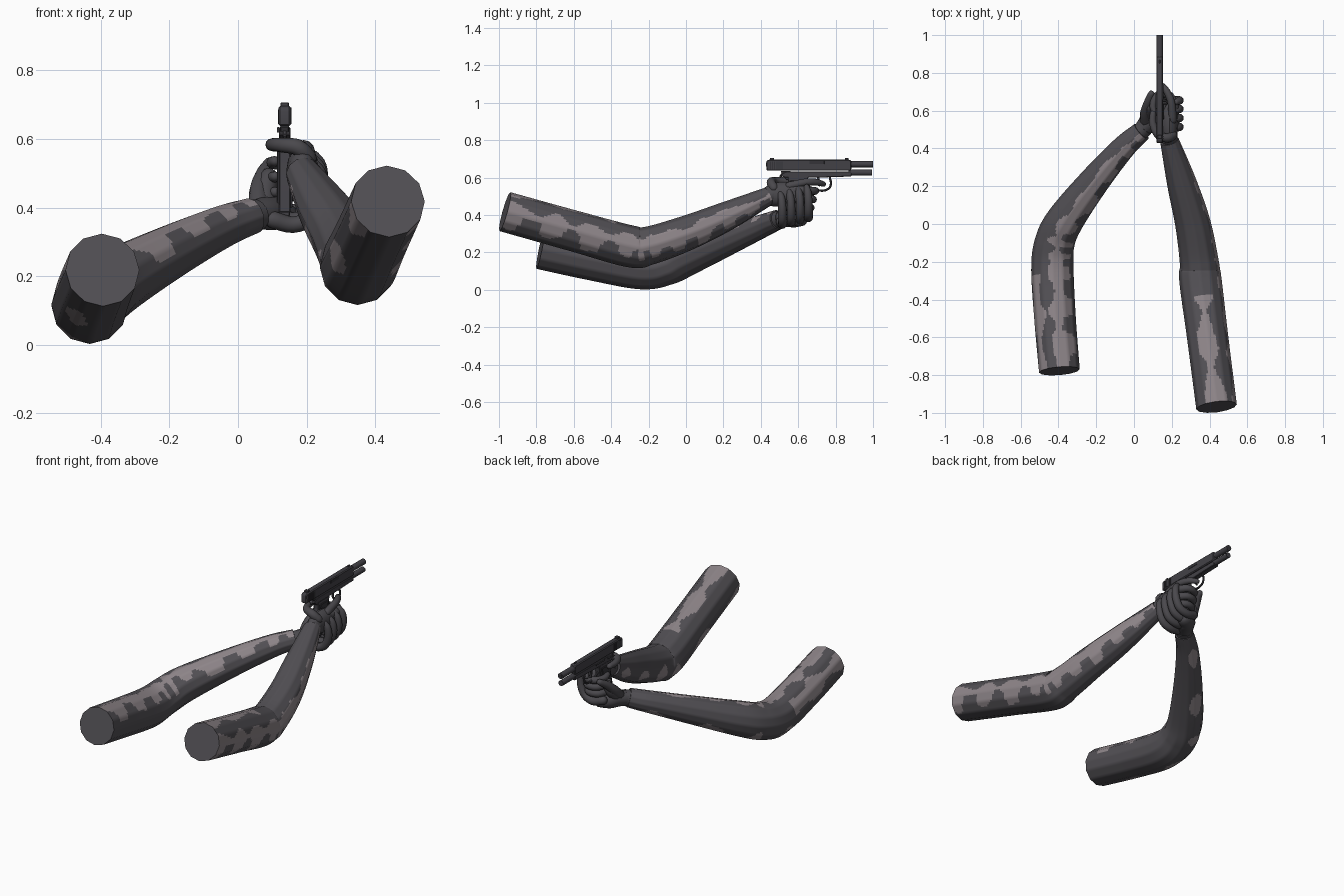
import bpy, bmesh, math
from mathutils import Vector, noise

if "Cube" in bpy.data.objects:
    bpy.data.objects.remove(bpy.data.objects["Cube"])


def material(name, rgb):
    m = bpy.data.materials.new(name)
    m.diffuse_color = (*rgb, 1)
    m.use_nodes = True
    m.node_tree.nodes["Principled BSDF"].inputs["Base Color"].default_value = m.diffuse_color
    return m


SLEEVE = material("dark_sleeve_grey", (0.085, 0.08, 0.09))
PATCH = material("light_camo_grey", (0.27, 0.235, 0.25))
GLOVE = material("glove_grey", (0.068, 0.065, 0.073))
METAL = material("gun_metal", (0.055, 0.053, 0.062))
PANEL = material("grip_black", (0.035, 0.034, 0.04))


def finish(name, bm, mats, angle=40):
    bmesh.ops.recalc_face_normals(bm, faces=bm.faces)
    me = bpy.data.meshes.new(name)
    bm.to_mesh(me)
    bm.free()
    for m in mats:
        me.materials.append(m)
    ob = bpy.data.objects.new(name, me)
    bpy.context.collection.objects.link(ob)
    bpy.ops.object.select_all(action='DESELECT')
    ob.select_set(True)
    bpy.context.view_layer.objects.active = ob
    bpy.ops.object.shade_smooth_by_angle(angle=math.radians(angle))
    return ob


def spline(pts, steps):
    """Catmull-Rom through tuples of any length."""
    ext = [[2 * a - b for a, b in zip(pts[0], pts[1])], *pts,
           [2 * a - b for a, b in zip(pts[-1], pts[-2])]]
    out = []
    for i in range(1, len(ext) - 2):
        for s in range(steps):
            t = s / steps
            out.append([0.5 * (2 * b + (c - a) * t + (2 * a - 5 * b + 4 * c - d) * t * t
                               + (3 * b - a - 3 * c + d) * t ** 3)
                        for a, b, c, d in zip(*ext[i - 1:i + 3])])
    return out + [list(pts[-1])]


def tube(name, pts, mats, steps=4, sides=12, facets=0, rule=None, flat=1.0, up=(0, 0, 1), rounded=False):
    """Sweep along (x, y, z, radius) points; rule(angle, t, point) paints faces."""
    path = spline(pts, steps)
    P = [Vector(p[:3]) for p in path]
    R = [p[3] for p in path]
    if rounded:  # hemispherical-looking ends
        d0, d1 = (P[0] - P[1]).normalized(), (P[-1] - P[-2]).normalized()
        r0, r1 = R[0], R[-1]
        P = [P[0] + d0 * r0 * .9, P[0] + d0 * r0 * .6] + P + [P[-1] + d1 * r1 * .6, P[-1] + d1 * r1 * .9]
        R = [r0 * .35, r0 * .78] + R + [r1 * .78, r1 * .35]
    bm = bmesh.new()
    rings = []
    for i, p in enumerate(P):
        d = (P[min(i + 1, len(P) - 1)] - P[max(i - 1, 0)]).normalized()
        side = d.cross(Vector(up)).normalized()
        v = side.cross(d)
        ring = []
        for k in range(sides):
            a = 2 * math.pi * k / sides
            r = R[i]
            if facets:
                w = 2 * math.pi / facets
                r *= math.cos(w / 2) / math.cos(a % w - w / 2)
            ring.append(bm.verts.new(p + side * math.cos(a) * r + v * math.sin(a) * r * flat))
        rings.append(ring)
    for i in range(len(rings) - 1):
        for k in range(sides):
            j = (k + 1) % sides
            f = bm.faces.new((rings[i][k], rings[i][j], rings[i + 1][j], rings[i + 1][k]))
            if rule:
                f.material_index = rule(360 * (k + .5) / sides, i / (len(rings) - 1), f.calc_center_median())
    bm.faces.new(rings[0])
    bm.faces.new(rings[-1])
    return finish(name, bm, mats)


def camo(main, second, extra, shift):
    """Toothed light band along one side, sparse blobs on another, one patch near the shoulder."""
    def rule(a, t, p):
        def off(c):
            return abs((a - c + 180) % 360 - 180)
        n = noise.noise(p * 9 + Vector((shift, 0, 0))) * 24
        teeth = math.sin(t * 62 + shift + .02 * n)
        low = (a - main + 180) % 360 - 180 < 0
        width = 27 + n + (20 * max(-.9, min(.9, teeth * 3)) if low else 6 * teeth)
        if off(main) < width:
            return 1
        if off(second) < 30 * math.sin(t * 34 + shift) + n - 2:
            return 1
        if t < .26 and off(extra) < 22 + 9 * math.cos(t * 45) + n * .6:
            return 1
        return 0
    return rule


# Sleeved arms
tube("right_sleeve", [(.437, -.968, .418, .108), (.39, -.6, .315, .109), (.352, -.3, .233, .112),
                      (.345, -.2, .236, .103), (.312, 0, .302, .094), (.252, .22, .395, .078),
                      (.188, .44, .50, .05)], [SLEEVE, PATCH], steps=22, sides=60, facets=12,
     rule=camo(-2, 205, 90, 1.3))
tube("left_sleeve", [(-.395, -.778, .218, .108), (-.418, -.5, .16, .11), (-.432, -.24, .115, .112),
                     (-.42, -.1, .132, .106), (-.365, .02, .178, .099), (-.215, .22, .262, .081),
                     (-.06, .40, .338, .064), (.04, .49, .375, .054)], [SLEEVE, PATCH], steps=19,
     sides=60, facets=12, rule=camo(72, 235, 150, 4.1))

# Right glove: cuff, palm, thumb and fingers wrapped around the grip
tube("right_cuff", [(.195, .42, .49, .043), (.187, .47, .512, .042)], [GLOVE], sides=14)
tube("right_palm", [(.188, .45, .505, .04), (.187, .51, .51, .046), (.19, .57, .505, .046),
                    (.195, .61, .50, .034)], [GLOVE], flat=1.45, rounded=True)
tube("right_thumb", [(.205, .47, .545, .025), (.175, .455, .575, .024), (.125, .475, .582, .021),
                     (.1, .53, .583, .019), (.1, .585, .583, .016)], [GLOVE], rounded=True)
for i, z in enumerate((.535, .49, .445)):
    b = -.012 * i
    tube(f"right_finger_{i + 1}", [(.205, .56 + b, z, .023), (.212, .63 + b, z - .004, .023),
                                   (.18, .687 + b, z - .006, .021), (.125, .682 + b, z - .006, .02),
                                   (.101, .63 + b, z - .004, .018), (.108, .59 + b, z, .015)],
         [GLOVE], rounded=True)
tube("right_index_finger", [(.205, .55, .555, .022), (.198, .64, .575, .02), (.175, .70, .575, .018),
                            (.148, .735, .565, .014)], [GLOVE], rounded=True)

# Left glove: cuff, palm under the grip, fingers curling up over the right hand
tube("left_cuff", [(.02, .472, .368, .047), (.055, .51, .378, .047)], [GLOVE], sides=14)
tube("left_palm", [(.04, .495, .376, .044), (.075, .54, .383, .05), (.105, .585, .383, .052),
                   (.14, .61, .375, .04)], [GLOVE], flat=.95, rounded=True)
tube("left_thumb", [(.062, .54, .40, .03), (.06, .59, .45, .027), (.075, .645, .50, .022),
                    (.092, .69, .53, .017)], [GLOVE], rounded=True)
tube("left_hand_side", [(.075, .56, .40, .034), (.08, .60, .45, .034), (.09, .62, .49, .026)],
     [GLOVE], rounded=True, up=(1, 0, 0))
for i, y in enumerate((.515, .562, .61, .655)):
    lift = .012 * i
    tube(f"left_finger_{i + 1}", [(.10, y - .01, .365 + lift, .025), (.16, y, .35 + lift, .024),
                                  (.215, y, .372 + lift, .023), (.24, y, .43 + lift, .022),
                                  (.238, y - .004, .485 + lift, .02), (.222, y - .01, .515 + lift, .015)],
         [GLOVE], up=(0, 1, 0), rounded=True)

GX = .136  # pistol centre line


def plate(name, outline, width, mat, bevel=.003, x=GX):
    """Extrude a side-view (y, z) outline across x."""
    bm = bmesh.new()
    vs = [bm.verts.new((x - width / 2, y, z)) for y, z in outline]
    f = bm.faces.new(vs)
    r = bmesh.ops.extrude_face_region(bm, geom=[f])
    bmesh.ops.translate(bm, vec=(width, 0, 0), verts=[v for v in r["geom"] if isinstance(v, bmesh.types.BMVert)])
    if bevel:
        bmesh.ops.recalc_face_normals(bm, faces=bm.faces)
        bmesh.ops.bevel(bm, geom=bm.edges[:], offset=bevel, segments=1, affect='EDGES')
    return finish(name, bm, [mat], 25)


def box(name, y0, y1, z0, z1, width, mat=METAL, bevel=.002, x=GX):
    return plate(name, [(y0, z0), (y1, z0), (y1, z1), (y0, z1)], width, mat, bevel, x)


# Pistol with the slide locked back
plate("slide", [(.43, .637), (.88, .637), (.885, .645), (.885, .69), (.875, .696), (.44, .696), (.428, .685)],
      .036, METAL, .005)
plate("frame", [(.545, .634), (.885, .634), (.885, .606), (.70, .60), (.53, .60), (.50, .612), (.525, .628)],
      .033, METAL)
plate("beavertail", [(.505, .636), (.56, .636), (.56, .58), (.535, .59), (.52, .606)], .026, METAL)
plate("grip", [(.545, .605), (.655, .605), (.635, .50), (.615, .385), (.515, .385), (.53, .48), (.548, .56)],
      .034, METAL)
for s in (-1, 1):
    tag = "right" if s > 0 else "left"
    plate(f"{tag}_grip_panel", [(.56, .585), (.635, .585), (.605, .40), (.53, .40)], .008, PANEL, .002, GX + s * .019)
    for k in range(7):
        box(f"{tag}_slide_serration_{k + 1}", .45 + k * .01, .455 + k * .01, .643, .685, .003, PANEL, 0, GX + s * .0185)
box("magazine_base", .512, .622, .375, .387, .03)
box("front_sight", .85, .87, .694, .705, .006)
box("rear_sight", .45, .47, .694, .706, .024)
box("ejection_port", .66, .74, .672, .692, .006, PANEL, .001, GX + .0165)
box("slide_stop", .61, .69, .622, .634, .007, METAL, .001, GX - .019)
box("safety_lever", .535, .575, .618, .63, .008, METAL, .001, GX - .019)
plate("hammer", [(.52, .634), (.545, .634), (.53, .615), (.505, .60), (.498, .608)], .01, METAL, .001)
plate("trigger", [(.70, .602), (.715, .602), (.712, .575), (.72, .555), (.712, .553), (.702, .572)], .01, METAL, .001)
tube("trigger_guard", [(GX, .645, .56, .006), (GX, .68, .54, .006), (GX, .73, .53, .006), (GX, .765, .543, .006),
                       (GX, .775, .57, .006), (GX, .768, .603, .006)], [METAL], sides=8, up=(1, 0, 0))
tube("barrel", [(GX, .87, .672, .017), (GX, 1.0, .672, .017)], [METAL], sides=16)
tube("recoil_guide", [(GX, .87, .627, .016), (GX, .995, .627, .016)], [METAL], sides=16)
tube("bore", [(GX, .99, .672, .01), (GX, 1.0005, .672, .01)], [PANEL], sides=12)
